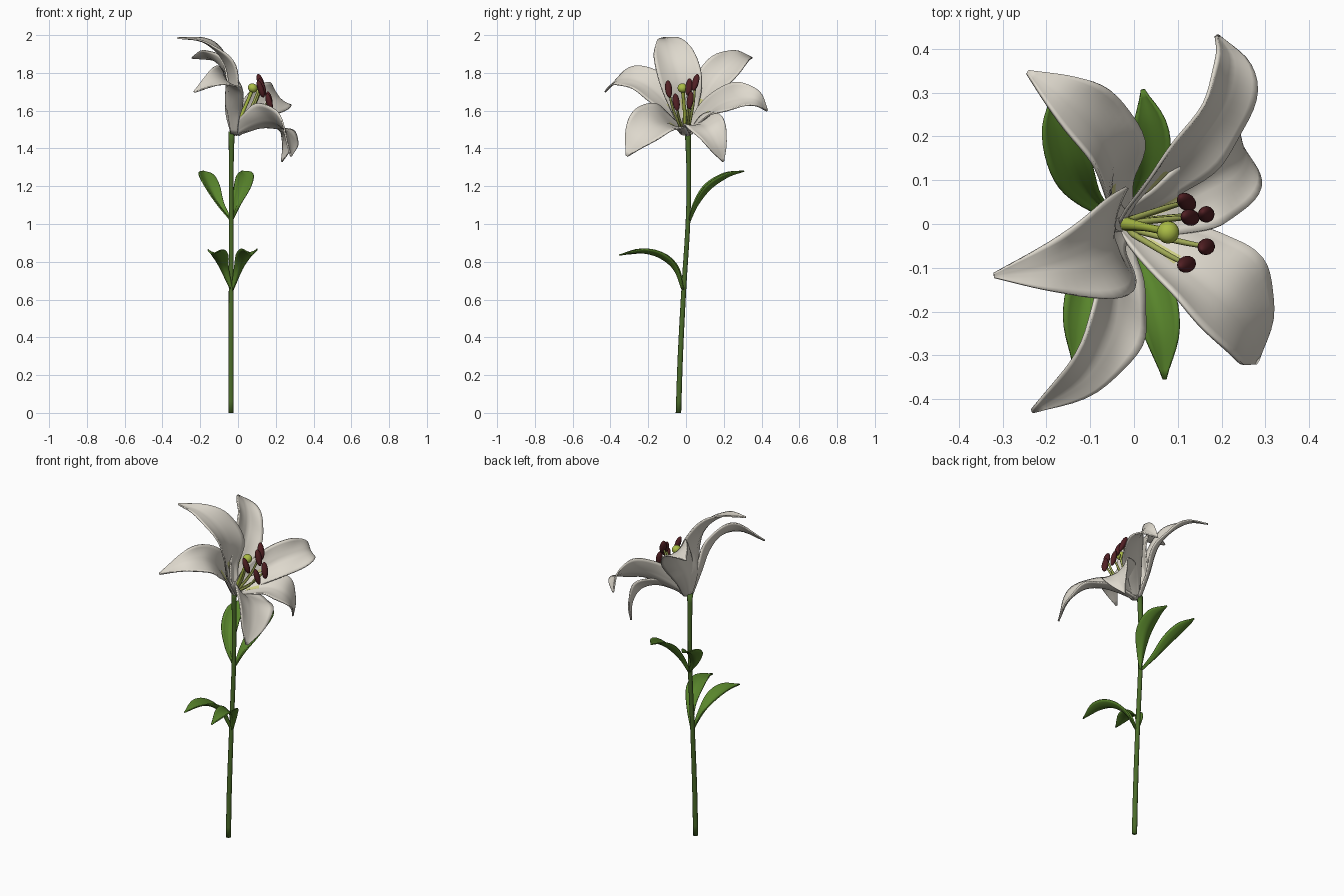
import bpy, math
from mathutils import Vector as V

if "Cube" in bpy.data.objects:
    bpy.data.objects.remove(bpy.data.objects["Cube"])


def material(name, rgb):
    m = bpy.data.materials.new(name)
    m.diffuse_color = (*rgb, 1)
    m.use_nodes = True
    m.node_tree.nodes["Principled BSDF"].inputs["Base Color"].default_value = m.diffuse_color
    return m


WHITE = material("petal_white", (0.73, 0.69, 0.61))
THROAT = material("throat_yellow", (0.62, 0.62, 0.24))
STEM = material("stem_green", (0.068, 0.145, 0.022))
LEAF = material("leaf_green", (0.10, 0.238, 0.025))
LIME = material("pistil_lime", (0.40, 0.50, 0.06))
FILAMENT = material("filament_yellow_green", (0.38, 0.43, 0.10))
MAROON = material("anther_maroon", (0.082, 0.014, 0.017))


def spline(pts, t):
    """Catmull-Rom point at t in 0..1 through the given points."""
    n = len(pts) - 1
    i = min(int(t * n), n - 1)
    f = t * n - i
    p1, p2 = pts[i], pts[i + 1]
    p0 = pts[i - 1] if i else p1 * 2 - p2
    p3 = pts[i + 2] if i + 2 <= n else p2 * 2 - p1
    return 0.5 * (p1 * 2 + (p2 - p0) * f + (p0 * 2 - p1 * 5 + p2 * 4 - p3) * f * f
                  + (p1 * 3 - p0 - p2 * 3 + p3) * f ** 3)


def mesh_object(name, verts, faces, mats):
    me = bpy.data.meshes.new(name)
    me.from_pydata(verts, [], faces)
    for m in mats:
        me.materials.append(m)
    me.shade_smooth()
    ob = bpy.data.objects.new(name, me)
    bpy.context.collection.objects.link(ob)
    return ob


def blade(name, pts, widths, axis, cup, thick, mats, ripple=0.0, rows=26, cols=12):
    """Curved petal or leaf: a centre line swept with a cupped cross-section."""
    pts = [V(p) for p in pts]
    axis = V(axis).normalized()
    side = (pts[-1] - pts[0]).cross(axis).normalized()
    verts, faces = [], []
    for r in range(rows + 1):
        t = r / rows
        p = spline(pts, t)
        tan = (spline(pts, min(t + .01, 1)) - spline(pts, max(t - .01, 0))).normalized()
        w = (side - tan * side.dot(tan)).normalized()
        n = w.cross(tan)
        hw = max(spline(widths, t), 0.003)
        bend = cup[0] + (cup[1] - cup[0]) * t
        for c in range(cols + 1):
            u = c / cols * 2 - 1
            lift = bend * hw * u * u - 0.006 * max(0, 1 - abs(u) * 5) * (1 - t)
            lift += ripple * u * u * math.sin(t * 17 + u * 2) * math.sin(math.pi * t)
            verts.append(p + w * hw * u + n * lift)
    k = cols + 1
    for r in range(rows):
        for c in range(cols):
            i = r * k + c
            faces.append((i, i + 1, i + k + 1, i + k))
    ob = mesh_object(name, verts, faces, mats)
    m = ob.modifiers.new("thickness", 'SOLIDIFY')
    m.thickness = thick
    m.offset = 0
    # petals: yellow streak on the inner face only, plain back
    if len(mats) == 4:
        m.material_offset = 1
        for f in ob.data.polygons:
            r, c = divmod(f.index, cols)
            if .08 < r / rows < .26 and abs(c + .5 - cols / 2) < 1:
                f.material_index = 2
    return ob


def tube(name, pts, radii, mat, rows=24, sides=12):
    """Closed round tube along a path with varying radius."""
    pts = [V(p) for p in pts]
    verts, faces = [], []
    for r in range(rows + 1):
        t = r / rows
        tan = (spline(pts, min(t + .01, 1)) - spline(pts, max(t - .01, 0))).normalized()
        a = tan.cross(V((0.1, 1, 0))).normalized()
        b = tan.cross(a)
        rad = spline(radii, t)
        for s in range(sides):
            g = 2 * math.pi * s / sides
            verts.append(spline(pts, t) + (a * math.cos(g) + b * math.sin(g)) * rad)
    for r in range(rows):
        for s in range(sides):
            i, j = r * sides + s, r * sides + (s + 1) % sides
            faces.append((i, j, j + sides, i + sides))
    faces += [tuple(reversed(range(sides))), tuple(range(rows * sides, (rows + 1) * sides))]
    return mesh_object(name, verts, faces, [mat])


def ellipsoid(name, loc, scale, direction, mat):
    bpy.ops.mesh.primitive_uv_sphere_add(segments=16, ring_count=10, location=loc)
    ob = bpy.context.object
    ob.name = name
    ob.scale = scale
    ob.rotation_euler = V(direction).to_track_quat('Z', 'Y').to_euler()
    ob.data.materials.append(mat)
    ob.data.shade_smooth()
    return ob


# Stem, leaning slightly, widening into the flower base
tube("stem", [(-.037, -.04, 0), (-.037, -.03, .3), (-.036, -.012, .65), (-.036, .01, 1.0),
              (-.036, .015, 1.25), (-.034, .01, 1.49)],
     [.0145, .014, .013, .0125, .012, .016], STEM)

# Two pairs of leaves
leaf_w = [.005, .024, .046, .042, .002]
leaves = {
    "upper_leaf_right": [(-.033, .017, 1.02), (-.005, .06, 1.105), (.028, .13, 1.19), (.038, .22, 1.25), (.02, .307, 1.28)],
    "upper_leaf_left": [(-.038, .017, 1.02), (-.10, .06, 1.105), (-.145, .13, 1.19), (-.172, .22, 1.25), (-.185, .295, 1.28)],
    "lower_leaf_right": [(-.03, -.014, .65), (.005, -.06, .76), (.038, -.14, .825), (.062, -.24, .85), (.07, -.355, .835)],
    "lower_leaf_left": [(-.035, -.014, .65), (-.075, -.055, .76), (-.10, -.13, .82), (-.12, -.22, .847), (-.137, -.32, .84)],
}
for name, pts in leaves.items():
    blade(name, pts, leaf_w, (0, 0, 1), (.6, .35), .006, [LEAF], rows=20, cols=8)

# Six recurved petals around a tilted flower axis
AXIS = (.75, 0, .66)
outer = [.028, .066, .092, .088, .056, .004]
slim = [.028, .072, .112, .108, .060, .005]
wide = [.028, .075, .115, .122, .085, .006]
petals = {
    "petal_top": (slim, [(-.03, 0, 1.48), (-.06, -.012, 1.61), (-.045, -.032, 1.76), (-.085, -.065, 1.88), (-.185, -.097, 1.965), (-.32, -.118, 1.985)]),
    "petal_upper_right": (outer, [(-.03, .01, 1.48), (-.05, .06, 1.61), (-.048, .14, 1.75), (-.088, .22, 1.835), (-.16, .29, 1.885), (-.243, .348, 1.88)]),
    "petal_right": (outer, [(-.02, .01, 1.48), (.045, .09, 1.565), (.13, .18, 1.635), (.20, .28, 1.665), (.222, .37, 1.66), (.19, .43, 1.60)]),
    "petal_lower_right": (outer, [(-.02, .005, 1.475), (.075, .04, 1.515), (.155, .085, 1.53), (.225, .125, 1.495), (.25, .165, 1.42), (.232, .198, 1.33)]),
    "petal_lower_left": (wide, [(-.02, -.005, 1.475), (.07, -.065, 1.52), (.15, -.12, 1.54), (.22, -.18, 1.525), (.268, -.25, 1.46), (.28, -.315, 1.36)]),
    "petal_left": (outer, [(-.03, -.01, 1.48), (-.048, -.07, 1.60), (-.045, -.155, 1.70), (-.062, -.25, 1.76), (-.12, -.35, 1.765), (-.232, -.428, 1.70)]),
}
for name, (w, pts) in petals.items():
    blade(name, pts, w, AXIS, (.5, .12), .008, [WHITE, WHITE, THROAT, WHITE], ripple=.007)

# Pistil with a round stigma
tube("pistil", [(-.02, 0, 1.49), (.02, -.006, 1.58), (.055, -.013, 1.66), (.077, -.018, 1.715)],
     [.016, .010, .009, .011], LIME)
ellipsoid("stigma", (.078, -.019, 1.72), (.026, .026, .024), (.5, 0, .8), LIME)

# Stamens: thin filaments carrying dark anthers
anthers = [((.12, .05, 1.75), (-.3, .25, .9)), ((.128, .015, 1.725), (-.3, .1, .9)),
           ((.165, .022, 1.655), (-.15, .1, .8)), ((.165, -.052, 1.645), (-.2, -.1, .8)),
           ((.12, -.092, 1.715), (-.3, -.1, .9))]
for i, (p, d) in enumerate(anthers):
    p = V(p)
    base = V((-.01, p.y * .2, 1.49))
    mid = base.lerp(p, .55) + V((.012, p.y * .1, -.008))
    tube(f"filament_{i}", [base, mid, p], [.008, .007, .005], FILAMENT, rows=12, sides=8)
    ellipsoid(f"anther_{i}", p, (.019, .016, .048), d, MAROON)
